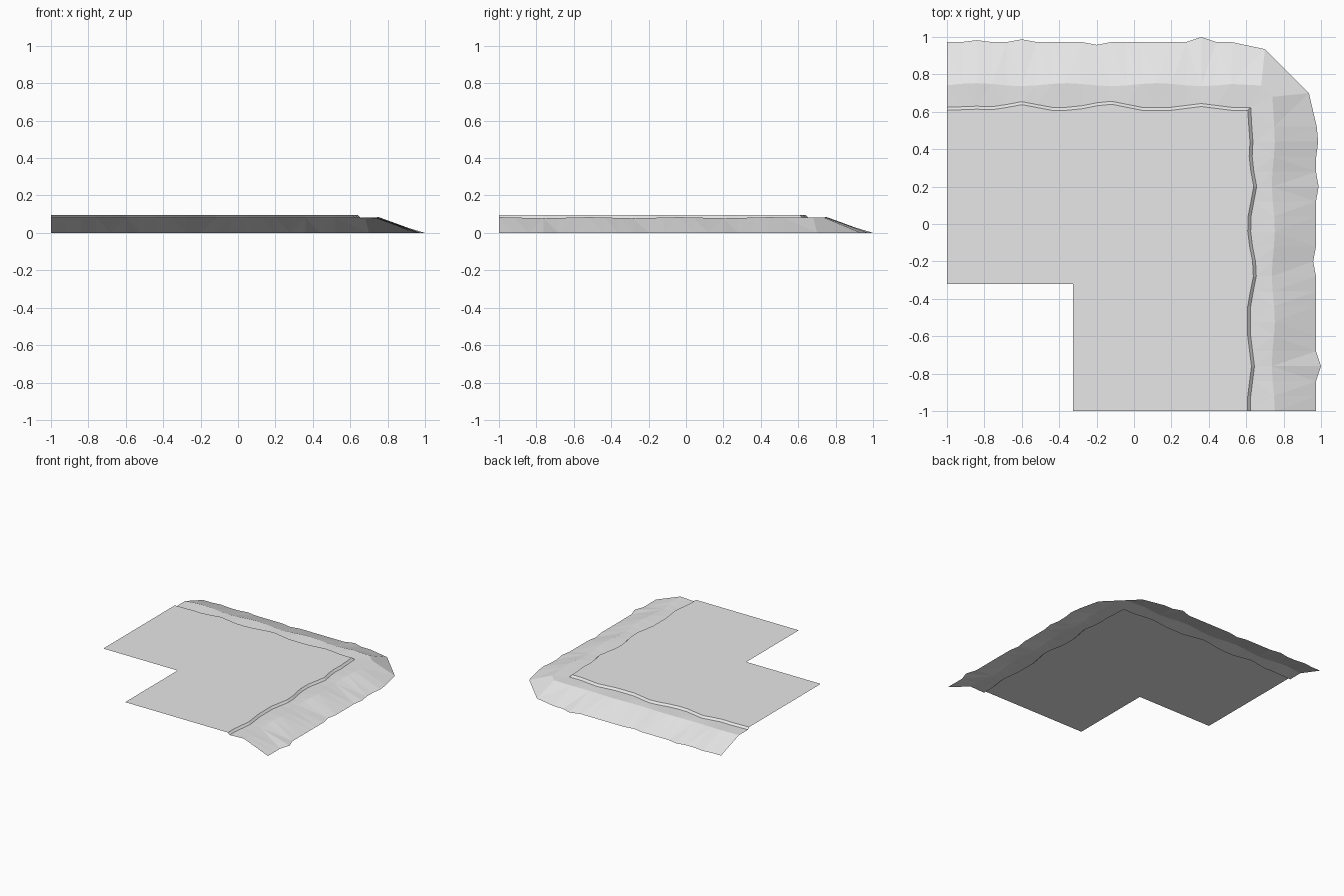
import bpy, bmesh, math

cube = bpy.data.objects.get("Cube")
if cube:
    bpy.data.objects.remove(cube)

grey = bpy.data.materials.new("light_grey")
grey.use_nodes = True
colour = (0.8, 0.8, 0.8, 1)
grey.diffuse_color = colour
grey.node_tree.nodes["Principled BSDF"].inputs["Base Color"].default_value = colour

STEP = 0.08
TOP, FOOT = 0.095, 0.079
RIM, LIP, SHOULDER, OUTER = 0.608, 0.016, 0.745, 0.973
COUNT = 20            # stations along each side, ending at the corner


def bump(t, bumps):
    """Sum of tent-shaped bulges given as (centre, height, half width)."""
    return sum(h * max(0, 1 - abs(t - c) / w) for c, h, w in bumps)


def side(rim_bumps, outer_bumps, phase):
    """Rows of (along, outward, z) for rim, foot, shoulder and outer edge."""
    rows = [[], [], [], []]
    for i in range(COUNT):
        t = -1 + STEP * i
        bulge = bump(t, rim_bumps)
        wave = math.sin(t * 13 + phase)
        rows[0].append((t, RIM + bulge, TOP))
        rows[1].append((t, RIM + LIP + bulge, FOOT))
        rows[2].append((t, SHOULDER + 0.008 * wave, 0.081 + 0.003 * wave))
        rows[3].append((t, OUTER + bump(t, outer_bumps), 0))
    return rows


back = side([(-0.84, 0.006, 0.16), (-0.6, 0.03, 0.16), (-0.14, 0.036, 0.18), (0.36, 0.02, 0.16)],
            [(-0.84, 0.01, 0.08), (-0.6, 0.014, 0.08), (-0.2, -0.015, 0.08), (0.36, 0.027, 0.08)], 0)
right = side([(0.44, 0.012, 0.16), (0.2, 0.032, 0.17), (-0.25, 0.036, 0.18), (-0.76, 0.02, 0.16)],
             [(0.45, 0.013, 0.1), (0.2, 0.014, 0.08), (-0.2, -0.015, 0.08), (-0.76, 0.027, 0.08)], 2)

# Corner points that join the two sides; each row has two of them
corner = [[(RIM, RIM, TOP)] * 2,
          [(RIM + LIP, RIM + LIP, FOOT)] * 2,
          [(0.68, 0.74, 0.081), (0.74, 0.68, 0.081)],
          [(0.70, 0.935, 0), (0.935, 0.70, 0)]]

rows = []
for b, c, r in zip(back, corner, right):
    rows.append(b + c + [(out, along, z) for along, out, z in reversed(r)])


def make_object(name, bm):
    bmesh.ops.remove_doubles(bm, verts=bm.verts, dist=0.0001)
    bmesh.ops.triangulate(bm, faces=bm.faces)
    for f in bm.faces:
        f.normal_update()
        if f.normal.z < 0:
            f.normal_flip()
    mesh = bpy.data.meshes.new(name)
    bm.to_mesh(mesh)
    bm.free()
    mesh.materials.append(grey)
    bpy.context.collection.objects.link(bpy.data.objects.new(name, mesh))


# Flat plateau with a square notch in the front left
bm = bmesh.new()
outline = rows[0][:COUNT + 1] + rows[0][COUNT + 2:]
outline += [(-0.325, -1, TOP), (-0.325, -0.32, TOP), (-1, -0.32, TOP)]
bm.faces.new([bm.verts.new(p) for p in outline])
make_object("plateau", bm)

# Lip, shallow shoulder and sloping bank around the two outer sides
bm = bmesh.new()
grid = [[bm.verts.new(p) for p in row] for row in rows]
for inner, outer in zip(grid, grid[1:]):
    for i in range(len(inner) - 1):
        bm.faces.new([inner[i], outer[i], outer[i + 1], inner[i + 1]])
make_object("sloping_bank", bm)
